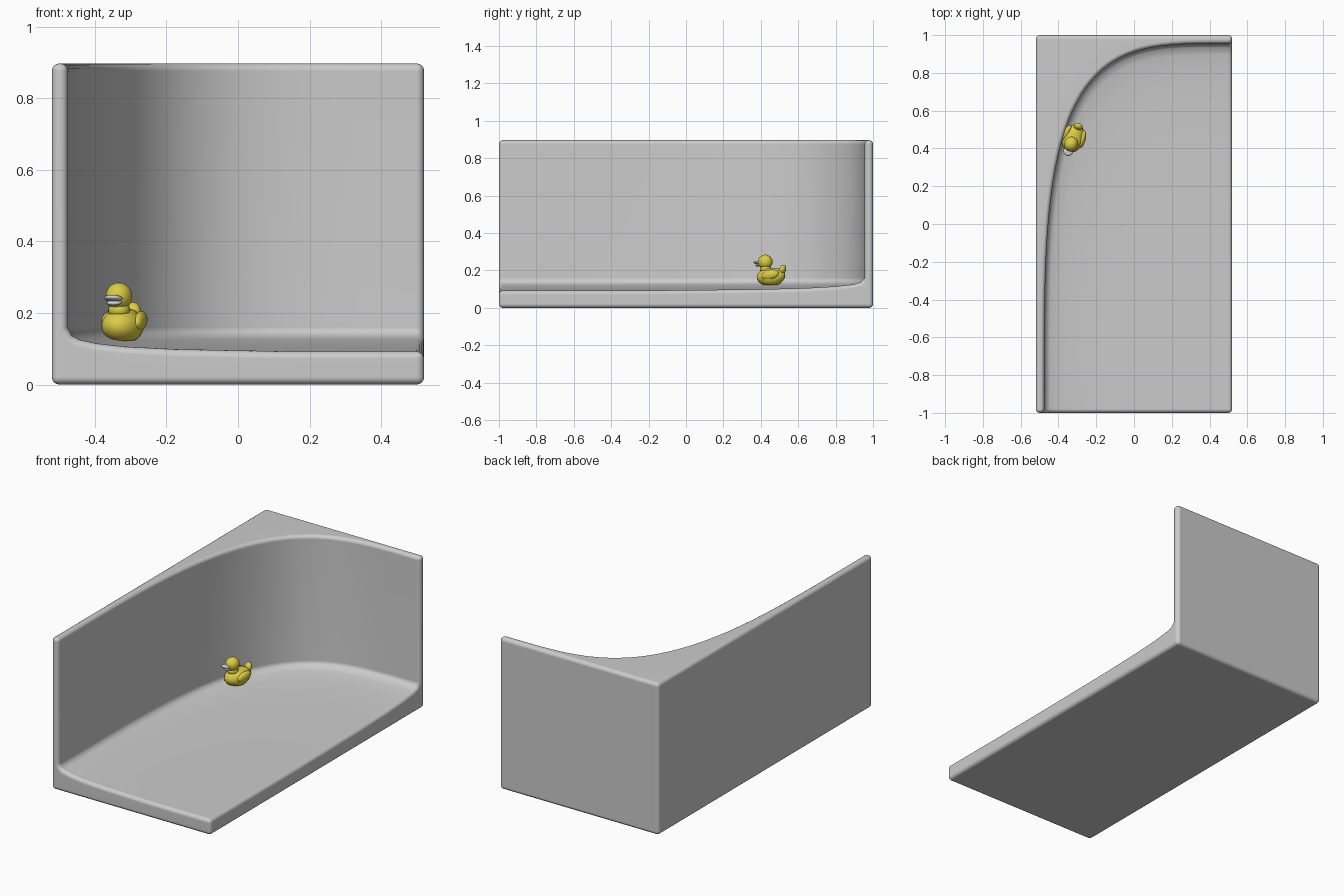
import bpy, bmesh, math
from mathutils import Matrix, Vector

if "Cube" in bpy.data.objects:
    bpy.data.objects.remove(bpy.data.objects["Cube"])


def material(name, rgb):
    m = bpy.data.materials.new(name)
    m.diffuse_color = (*rgb, 1)
    m.use_nodes = True
    m.node_tree.nodes["Principled BSDF"].inputs["Base Color"].default_value = m.diffuse_color
    return m


GREY = material("tub grey", (0.6, 0.6, 0.6))
YELLOW = material("duck yellow", (0.72, 0.61, 0.06))
PALE = material("bill pale grey", (0.62, 0.62, 0.62))


def finish(bm, name, mat, angle=35):
    bmesh.ops.recalc_face_normals(bm, faces=bm.faces[:])
    me = bpy.data.meshes.new(name)
    bm.to_mesh(me)
    bm.free()
    ob = bpy.data.objects.new(name, me)
    bpy.context.collection.objects.link(ob)
    me.materials.append(mat)
    bpy.ops.object.select_all(action='DESELECT')
    ob.select_set(True)
    bpy.context.view_layer.objects.active = ob
    bpy.ops.object.shade_smooth_by_angle(angle=math.radians(angle))
    return ob


# Tub: corner wall swept along a quarter superellipse, floor dished up to it
X, Y, H, T, N = 0.52, 1.0, 0.897, 0.045, 40
POWER = 2 / 3.8
corner = Vector((X, -Y))
curve = []
for i in range(N + 1):
    a = math.pi / 2 * i / N
    curve.append(Vector((X - (2 * X - T) * max(math.cos(a), 0) ** POWER if i < N else X,
                         -Y + (2 * Y - T) * math.sin(a) ** POWER)))
floor = [(0, .160), (.01, .138), (.03, .126), (.08, .115), (.16, .106), (.3, .099), (.6, .093)]

bm = bmesh.new()
rows = [[bm.verts.new((*p, H)) for p in curve]]
for s, z in floor:
    rows.append([bm.verts.new((*p.lerp(corner, s), z)) for p in curve])
for r0, r1 in zip(rows, rows[1:]):
    for i in range(N):
        bm.faces.new((r0[i], r0[i + 1], r1[i + 1], r1[i]))
tip = bm.verts.new((X, -Y, floor[-1][1]))
bm.faces.new(rows[-1] + [tip])
fl, bl, br = [bm.verts.new((x, y, H)) for x, y in ((-X, -Y), (-X, Y), (X, Y))]
fl0, bl0, br0, fr0 = [bm.verts.new((x, y, 0)) for x, y in ((-X, -Y), (-X, Y), (X, Y), (X, -Y))]
bm.faces.new(rows[0] + [br, bl, fl])                            # rim
bm.faces.new([fl0, fr0, tip] + [r[0] for r in rows[::-1]] + [fl])   # front
bm.faces.new([br0, fr0, tip] + [r[-1] for r in rows[::-1]] + [br])  # right
bm.faces.new((fl, bl, bl0, fl0))
bm.faces.new((bl, br, br0, bl0))
bm.faces.new((fl0, bl0, br0, fr0))
bmesh.ops.recalc_face_normals(bm, faces=bm.faces[:])
weight = bm.edges.layers.float.new("bevel_weight_edge")
for e in bm.edges:
    if e.calc_face_angle_signed() > math.radians(40):
        e[weight] = 1
tub = finish(bm, "corner_tub", GREY, 60)
bev = tub.modifiers.new("rounded edges", 'BEVEL')
bev.limit_method = 'WEIGHT'
bev.width, bev.segments = 0.021, 4
bev.use_clamp_overlap = False
tub.modifiers.new("even shading", 'WEIGHTED_NORMAL')

# Duck: shaped spheres in a local frame that looks along -y
PLACE = Matrix.Translation((-0.32, 0.455, 0)) @ Matrix.Rotation(math.radians(-22), 4, 'Z')


def blob(name, mat, loc, size, tilt=0, turn=0, shape=None):
    bm = bmesh.new()
    bmesh.ops.create_uvsphere(bm, u_segments=20, v_segments=12, radius=1)
    for v in bm.verts:
        if shape:
            shape(v.co)
    m = (PLACE @ Matrix.Translation(loc) @ Matrix.Rotation(math.radians(turn), 4, 'Z')
         @ Matrix.Rotation(math.radians(tilt), 4, 'X') @ Matrix.Diagonal((*size, 1)))
    bm.transform(m)
    return finish(bm, name, mat, 50)


def body_shape(co):
    co.z = max(co.z, -0.85)                 # flat belly
    co.x *= 1 - 0.2 * max(co.y, 0)          # narrower towards the tail
    if co.y > 0:
        co.z += 0.25 * co.y ** 2


blob("duck_body", YELLOW, (0, 0, .164), (.058, .08, .05), shape=body_shape)
blob("duck_neck", YELLOW, (0, -.032, .208), (.031, .031, .026))
blob("duck_head", YELLOW, (0, -.034, .246), (.037, .040, .039))
blob("duck_tail", YELLOW, (0, .066, .205), (.024, .018, .026), tilt=-20)
for side in (-1, 1):
    blob("duck_wing_" + ("left" if side < 0 else "right"), YELLOW,
         (side * .046, .012, .178), (.017, .048, .026), tilt=12, turn=side * 8)
blob("duck_bill_upper", PALE, (0, -.074, .241), (.026, .026, .009), tilt=-8)
blob("duck_bill_lower", PALE, (0, -.068, .229), (.022, .020, .008), tilt=8)
